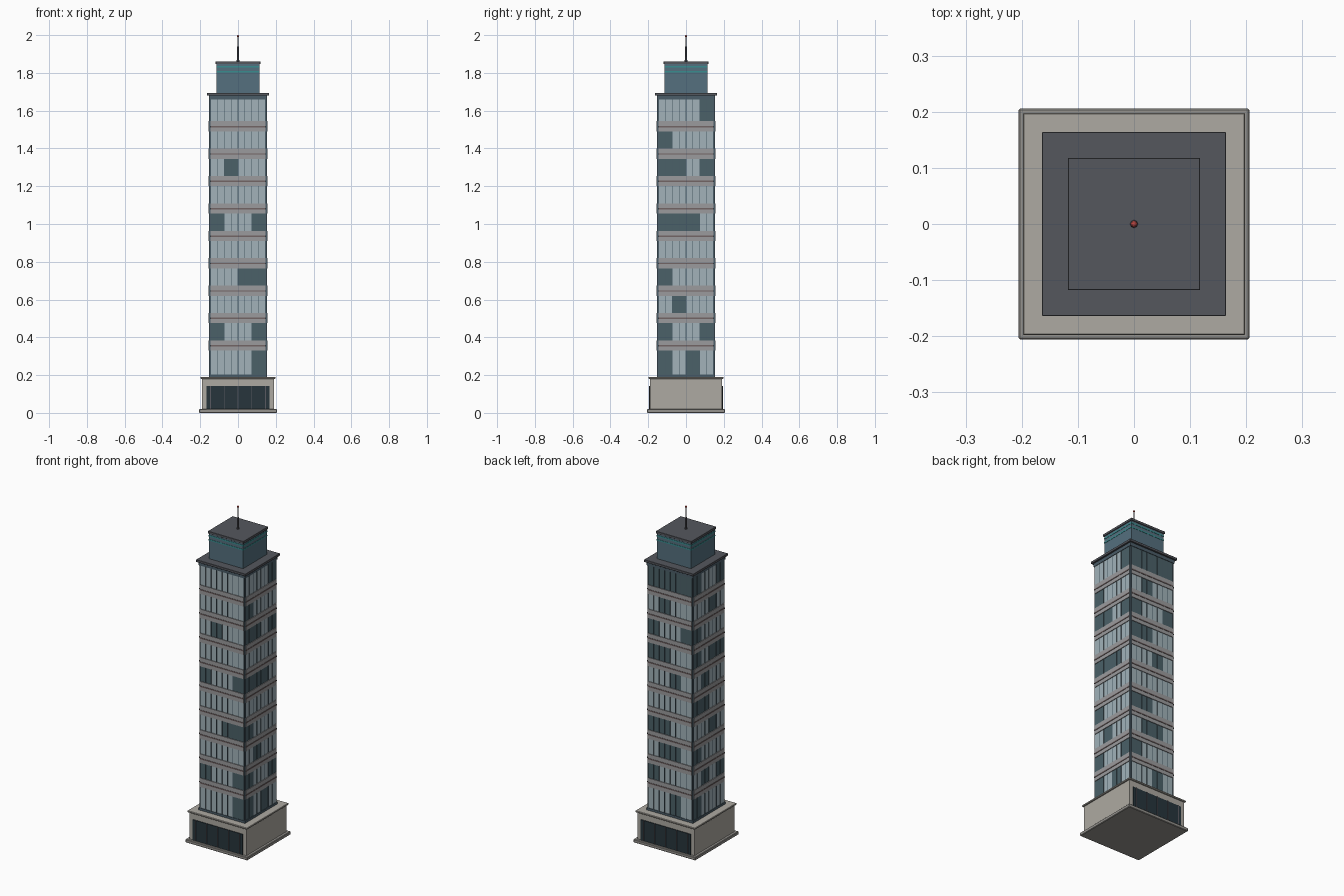
import bpy, bmesh, math
from mathutils import Matrix, Vector

if "Cube" in bpy.data.objects:
    bpy.data.objects.remove(bpy.data.objects["Cube"])


def mat(name, r, g, b):
    m = bpy.data.materials.new(name)
    m.diffuse_color = (r, g, b, 1)
    m.use_nodes = True
    m.node_tree.nodes["Principled BSDF"].inputs["Base Color"].default_value = m.diffuse_color
    return m


STONE = mat("stone", 0.42, 0.40, 0.36)
STONE_DARK = mat("stone_trim", 0.30, 0.29, 0.27)
FRAME = mat("frame", 0.07, 0.11, 0.14)
GLASS = mat("light_glass", 0.36, 0.45, 0.49)
DARK = mat("dark_glass", 0.07, 0.12, 0.14)
SHOP = mat("shop_glass", 0.02, 0.035, 0.045)
BAND = mat("spandrel", 0.33, 0.33, 0.34)
RAIL = mat("rail", 0.17, 0.13, 0.13)
ROOF = mat("roof", 0.09, 0.095, 0.11)
CROWN = mat("crown", 0.09, 0.16, 0.21)
TEAL = mat("teal", 0.04, 0.27, 0.28)
METAL = mat("metal", 0.10, 0.10, 0.12)
RED = mat("red", 0.5, 0.06, 0.05)


def boxes(name, items, material):
    """One object from boxes (x0, x1, y0, y1, z0, z1, quarter turns about z)."""
    bm = bmesh.new()
    for x0, x1, y0, y1, z0, z1, turn in items:
        c = Vector((x0 + x1, y0 + y1, z0 + z1)) / 2
        m = (Matrix.Rotation(turn * math.pi / 2, 4, 'Z') @ Matrix.Translation(c)
             @ Matrix.Diagonal((x1 - x0, y1 - y0, z1 - z0, 1)))
        bmesh.ops.create_cube(bm, size=1, matrix=m)
    me = bpy.data.meshes.new(name)
    bm.to_mesh(me)
    bm.free()
    me.materials.append(material)
    ob = bpy.data.objects.new(name, me)
    bpy.context.collection.objects.link(ob)
    return ob


def block(name, h, z0, z1, material, bevel=0):
    ob = boxes(name, [(-h, h, -h, h, z0, z1, 0)], material)
    if bevel:
        b = ob.modifiers.new("bevel", 'BEVEL')
        b.width, b.segments = bevel, 1
    return ob


# Podium
block("plinth", 0.206, 0, 0.02, STONE_DARK, 0.003)
block("podium", 0.19, 0.02, 0.18, STONE)
block("podium_cap", 0.198, 0.18, 0.19, STONE, 0.002)

# Shopfront glazing on front and back
boxes("shop_glazing", [(-0.167, 0.167, -0.194, -0.18, 0.02, 0.143, t) for t in (0, 2)], SHOP)
boxes("shop_mullions", [(i * 0.073 - 0.002, i * 0.073 + 0.002, -0.197, -0.185, 0.02, 0.143, t)
                        for i in range(-2, 3) for t in (0, 2)], METAL)

# Tower core
block("tower_core", 0.148, 0.19, 1.68, FRAME)
block("tower_base_trim", 0.154, 0.19, 0.203, FRAME)
block("tower_top_trim", 0.154, 1.66, 1.68, FRAME)

# Window panes: dark columns per floor for front, right, back, left
dark_cells = [
    ["3", "03", "", "23", "", "03", "", "1", "", ""],
    ["02", "03", "1", "0", "", "012", "", "013", "0", "3"],
    ["2", "0", "12", "01", "", "2", "01", "03", "1", "0123"],
    ["0", "13", "0", "2", "01", "1", "023", "0", "2", "03"],
]
W = 0.0725
panes = {True: [], False: []}
for side, floors in enumerate(dark_cells):
    for f, dark in enumerate(floors):
        z0 = 0.203 if f == 0 else 0.239 + 0.145 * f
        z1 = 1.66 if f == 9 else 0.33 + 0.145 * f
        for c in range(4):
            x = (c - 2) * W
            panes[str(c) in dark].append((x, x + W, -0.151, -0.146, z0, z1, side))
boxes("light_panes", panes[False], GLASS)
boxes("dark_panes", panes[True], DARK)

# Vertical mullions
boxes("mullions", [(i * W / 2 - 0.0015, i * W / 2 + 0.0015, -0.153, -0.146, 0.2, 1.665, t)
                   for i in range(-4, 5) for t in range(4)], FRAME)

# Spandrel bands and ledge rails between floors
levels = [0.357 + 0.145 * i for i in range(9)]
boxes("spandrels", [(-0.146, 0.146, -0.155, -0.146, z - 0.027, z + 0.027, t)
                    for z in levels for t in range(4)], BAND)
boxes("rails", [(-0.146, 0.146, -0.157, -0.15, z - 0.005, z + 0.002, t)
                for z in levels for t in range(4)], RAIL)

# Roof slab and crown
block("roof_slab", 0.164, 1.68, 1.694, ROOF, 0.001)
block("crown", 0.113, 1.694, 1.848, CROWN)
for i, z in enumerate((1.807, 1.832)):
    block(f"crown_stripe_{i}", 0.1145, z - 0.004, z + 0.004, TEAL)
block("crown_cap", 0.118, 1.846, 1.86, ROOF, 0.001)

# Antenna
for name, r1, r2, z0, z1 in (("antenna_base", 0.007, 0.006, 1.86, 1.885),
                             ("antenna_mast", 0.005, 0.003, 1.885, 1.99)):
    bpy.ops.mesh.primitive_cone_add(vertices=8, radius1=r1, radius2=r2, depth=z1 - z0,
                                    location=(0, 0, (z0 + z1) / 2))
    bpy.context.object.name = name
    bpy.context.object.data.materials.append(METAL)
bpy.ops.mesh.primitive_uv_sphere_add(segments=8, ring_count=6, radius=0.006, location=(0, 0, 1.994))
bpy.context.object.name = "beacon"
bpy.context.object.data.materials.append(RED)
